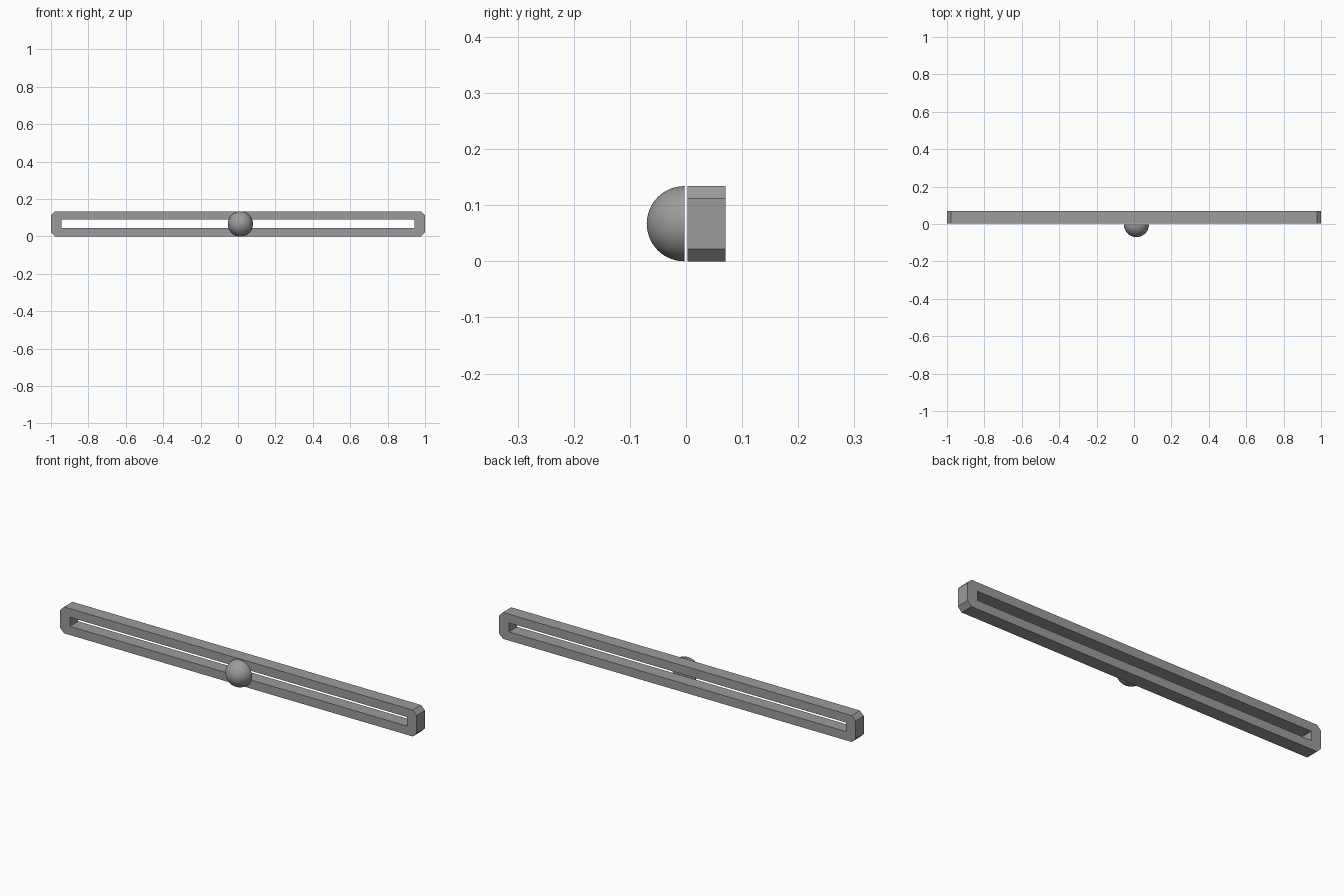
import bpy, bmesh, math
from mathutils import Matrix

cube = bpy.data.objects.get("Cube")
if cube:
    bpy.data.objects.remove(cube, do_unlink=True)

grey = bpy.data.materials.new("mid_grey")
grey.use_nodes = True
colour = (0.33, 0.33, 0.33, 1)
grey.diffuse_color = colour
grey.node_tree.nodes["Principled BSDF"].inputs["Base Color"].default_value = colour

HALF_HEIGHT = 0.067
GAP = 0.003
DEPTH = 0.067


def finish(name, bm):
    bmesh.ops.recalc_face_normals(bm, faces=bm.faces[:])
    mesh = bpy.data.meshes.new(name)
    bm.to_mesh(mesh)
    bm.free()
    mesh.materials.append(grey)
    obj = bpy.data.objects.new(name, mesh)
    bpy.context.collection.objects.link(obj)
    return obj


# Slotted rail: chamfered outer outline around a rectangular slot, extruded back
chamfer, slot_x, slot_z = 0.022, 0.945, 0.023
bm = bmesh.new()
corners = []
for sx, sz in ((1, 1), (-1, 1), (-1, -1), (1, -1)):
    side = bm.verts.new((sx, GAP, HALF_HEIGHT + sz * (HALF_HEIGHT - chamfer)))
    edge = bm.verts.new((sx * (1 - chamfer), GAP, HALF_HEIGHT + sz * HALF_HEIGHT))
    inner = bm.verts.new((sx * slot_x, GAP, HALF_HEIGHT + sz * slot_z))
    first, last = (side, edge) if sx * sz > 0 else (edge, side)
    corners.append((first, last, inner))
for i, (first, last, inner) in enumerate(corners):
    next_first, _, next_inner = corners[(i + 1) % 4]
    bm.faces.new((first, last, inner))
    bm.faces.new((last, next_first, next_inner, inner))
result = bmesh.ops.extrude_face_region(bm, geom=bm.faces[:], use_keep_orig=True)
moved = [v for v in result["geom"] if isinstance(v, bmesh.types.BMVert)]
bmesh.ops.translate(bm, verts=moved, vec=(0, DEPTH, 0))
finish("slotted_rail", bm)

# Slider knob: half sphere with a flat back, just clear of the rail
bm = bmesh.new()
placement = Matrix.Translation((0.013, -GAP, HALF_HEIGHT)) @ Matrix.Rotation(math.pi / 2, 4, "X")
bmesh.ops.create_uvsphere(bm, u_segments=48, v_segments=24, radius=HALF_HEIGHT, matrix=placement)
cut = bmesh.ops.bisect_plane(bm, geom=bm.verts[:] + bm.edges[:] + bm.faces[:],
                             plane_co=(0, -GAP, 0), plane_no=(0, 1, 0),
                             dist=0.0001, clear_outer=True)
rim = [e for e in bm.edges if e.is_boundary]
bmesh.ops.contextual_create(bm, geom=rim)
knob = finish("slider_knob", bm)
bpy.ops.object.select_all(action="DESELECT")
knob.select_set(True)
bpy.context.view_layer.objects.active = knob
bpy.ops.object.shade_smooth_by_angle(angle=math.radians(30))
